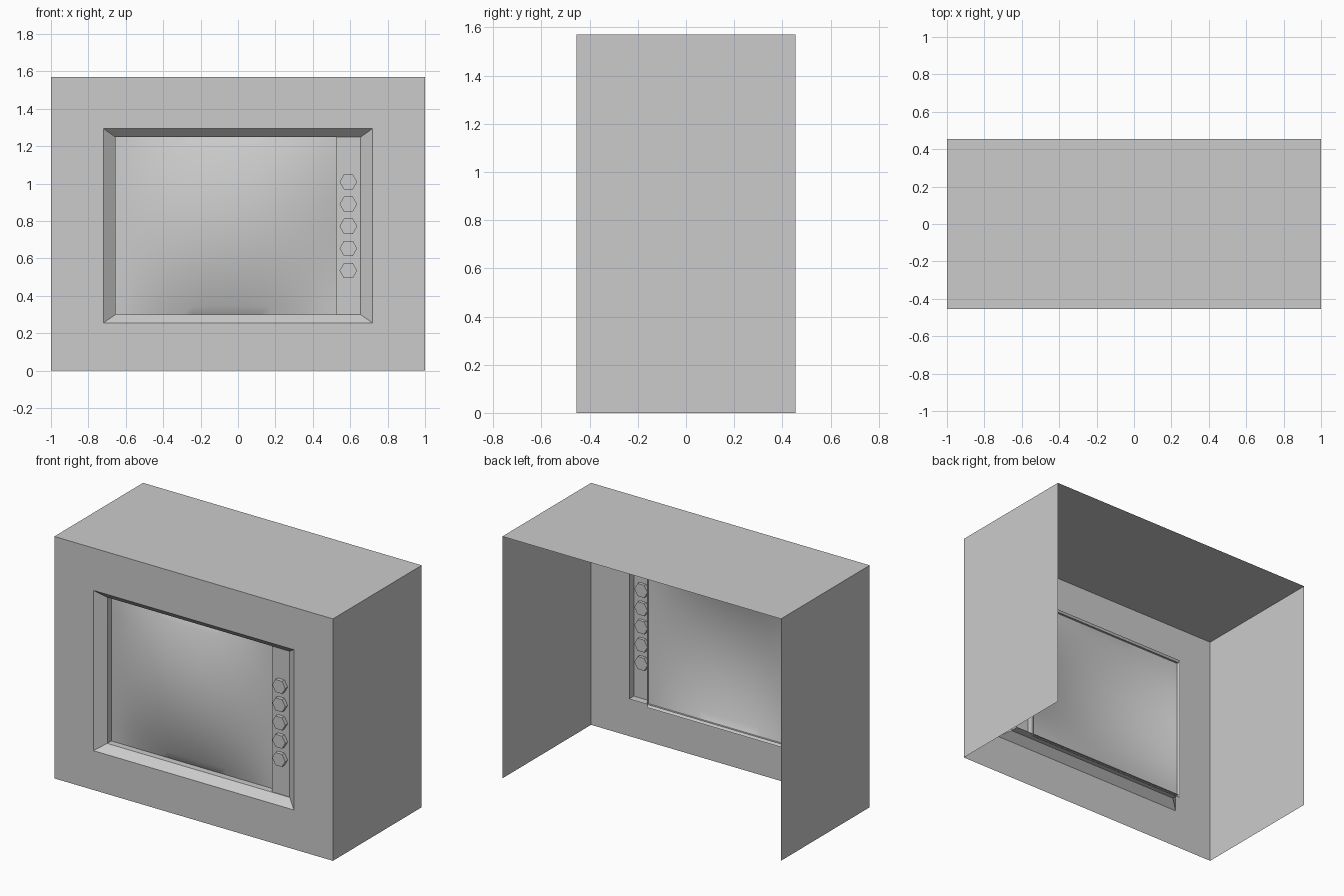
import bpy, bmesh, math
from mathutils import Matrix

if "Cube" in bpy.data.objects:
    bpy.data.objects.remove(bpy.data.objects["Cube"])

W, D, H = 1.0, 0.455, 1.57      # half width, half depth, height
F = -D                          # y of the front face


def finish(name, bm):
    bmesh.ops.recalc_face_normals(bm, faces=bm.faces)
    me = bpy.data.meshes.new(name)
    bm.to_mesh(me)
    bm.free()
    ob = bpy.data.objects.new(name, me)
    bpy.context.collection.objects.link(ob)
    return ob


def rect(bm, x0, x1, z0, z1, depth):
    """Rectangular loop parallel to the front, at a depth behind it."""
    return [bm.verts.new((x, F + depth, z))
            for x, z in ((x0, z0), (x1, z0), (x1, z1), (x0, z1))]


def bridge(bm, a, b, sides=range(4)):
    for i in sides:
        j = (i + 1) % len(a)
        bm.faces.new((a[i], a[j], b[j], b[i]))


# Cabinet: open back and bottom, front with a window
bm = bmesh.new()
back = rect(bm, -W, W, 0, H, 2 * D)
front = rect(bm, -W, W, 0, H, 0)
hole = rect(bm, -0.72, 0.72, 0.255, 1.295, 0)
bridge(bm, back, front, (1, 2, 3))
bridge(bm, front, hole)
finish("cabinet", bm)

# Sloped bezel with a short straight lip behind it
bm = bmesh.new()
outer = rect(bm, -0.72, 0.72, 0.255, 1.295, 0)
inner = rect(bm, -0.655, 0.655, 0.30, 1.248, 0.05)
lip = rect(bm, -0.655, 0.655, 0.30, 1.248, 0.105)
bridge(bm, outer, inner)
bridge(bm, inner, lip)
finish("bezel", bm)

# Control panel with its edge folded back
bm = bmesh.new()
face = rect(bm, 0.525, 0.655, 0.30, 1.248, 0.055)
fold = rect(bm, 0.525, 0.655, 0.30, 1.248, 0.09)
bm.faces.new(face)
bridge(bm, face, fold, (3,))
finish("control_panel", bm)

# Bulging screen with straight edges and a narrow skirt behind the bezel
N = 20
cx, cz, hx, hz = -0.065, 0.774, 0.59, 0.474
bm = bmesh.new()
bmesh.ops.create_grid(bm, x_segments=N, y_segments=N, size=1)
for v in bm.verts:
    u, w = v.co.x, v.co.y
    bulge = (1 - u * u) * (1 - w * w)
    v.co = (cx + u * hx, F + 0.092 * (1 - bulge), cz + w * hz)
rim = [e for e in bm.edges if e.is_boundary]
new = bmesh.ops.extrude_edge_only(bm, edges=rim)["geom"]
for v in (g for g in new if isinstance(g, bmesh.types.BMVert)):
    x, z = v.co.x - cx, v.co.z - cz
    v.co = (cx + x * (1.0 if x > 0 else 1.015), F + 0.107, cz + z * 1.04)
screen = finish("screen", bm)
bpy.context.view_layer.objects.active = screen
screen.select_set(True)
bpy.ops.object.shade_smooth_by_angle(angle=math.radians(20))

# Hexagonal knobs down the panel
for k in range(5):
    bm = bmesh.new()
    turn = Matrix.Rotation(math.radians(90), 4, 'X') @ Matrix.Rotation(math.radians(30), 4, 'Z')
    bmesh.ops.create_cone(bm, cap_ends=True, segments=6, radius1=0.047,
                          radius2=0.047, depth=0.045,
                          matrix=Matrix.Translation((0.59, F + 0.0525, 0.535 + 0.1185 * k)) @ turn)
    finish(f"knob_{k + 1}", bm)
